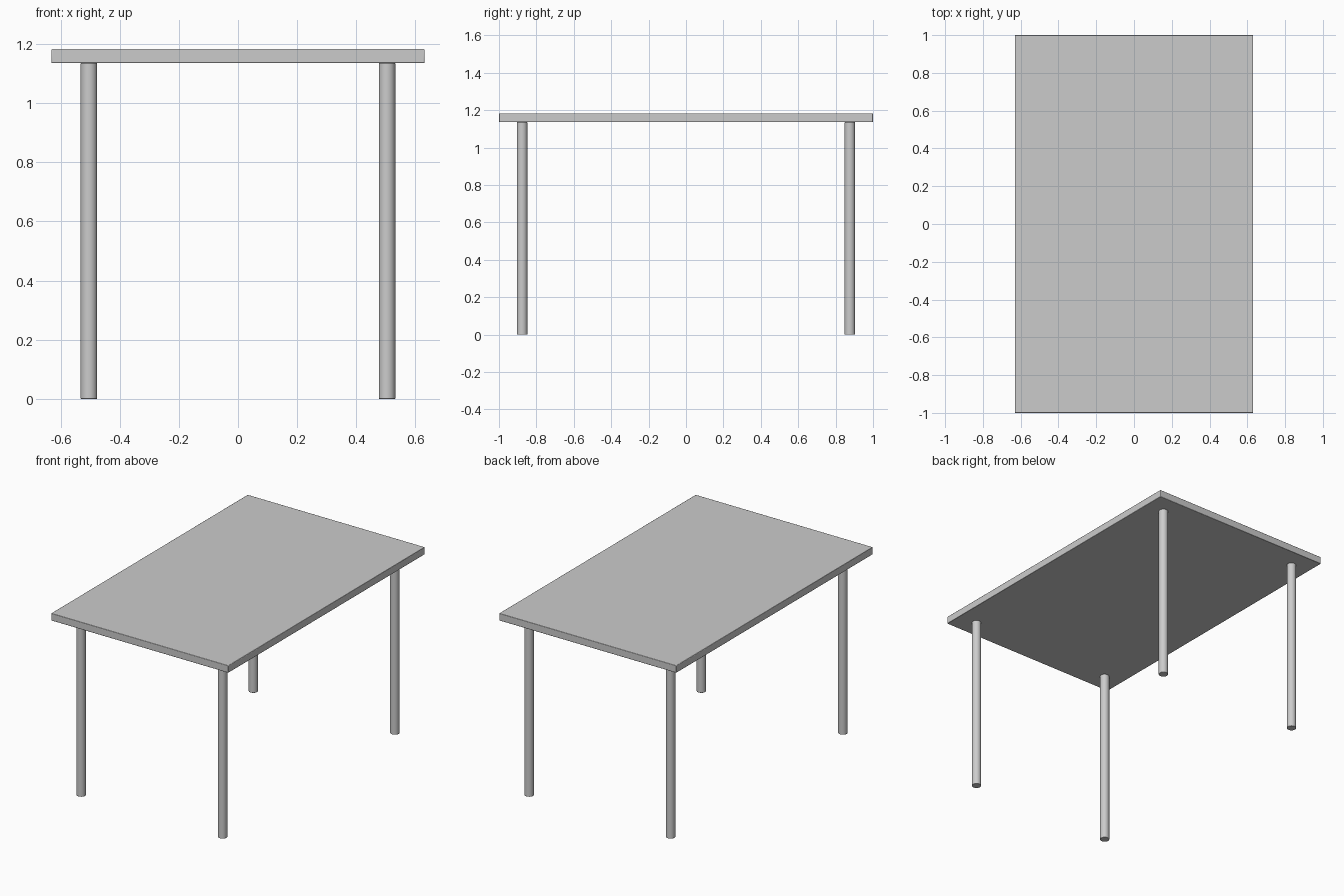
import bpy, math

if "Cube" in bpy.data.objects:
    bpy.data.objects.remove(bpy.data.objects["Cube"])

TOP_Z, UNDER_Z = 1.183, 1.136
HALF_X, HALF_Y = 0.631, 1.0
LEG_X, LEG_Y, LEG_R = 0.504, 0.876, 0.028


def finish(obj, name, bevel):
    obj.name = name
    mod = obj.modifiers.new("soft_edges", 'BEVEL')
    mod.width = bevel
    mod.segments = 2
    mod.limit_method = 'ANGLE'
    mod.angle_limit = math.radians(40)
    bpy.ops.object.shade_smooth_by_angle(angle=math.radians(35))


# Table top: thin slab with slightly eased edges
bpy.ops.mesh.primitive_cube_add(size=1, location=(0, 0, (TOP_Z + UNDER_Z) / 2))
top = bpy.context.object
top.scale = (2 * HALF_X, 2 * HALF_Y, TOP_Z - UNDER_Z)
bpy.ops.object.transform_apply(location=False, rotation=False, scale=True)
finish(top, "table_top", 0.003)

# Four round legs, inset from the corners
for sy, depth_name in ((-1, "front"), (1, "back")):
    for sx, side_name in ((-1, "left"), (1, "right")):
        bpy.ops.mesh.primitive_cylinder_add(
            vertices=32, radius=LEG_R, depth=UNDER_Z,
            location=(sx * LEG_X, sy * LEG_Y, UNDER_Z / 2))
        finish(bpy.context.object, f"{depth_name}_{side_name}_leg", 0.002)
